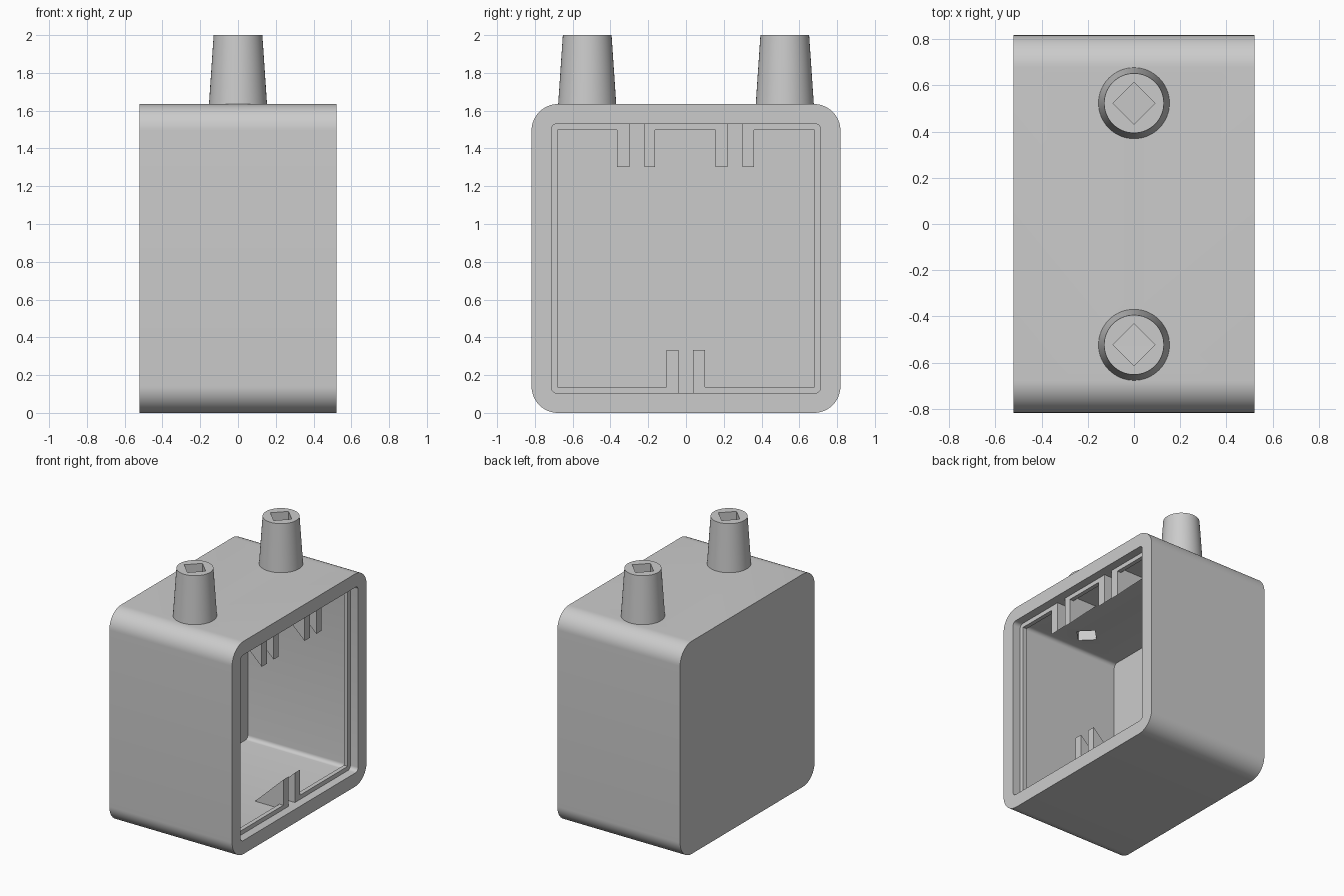
import bpy, bmesh, math

cube = bpy.data.objects.get("Cube")
if cube:
    bpy.data.objects.remove(cube, do_unlink=True)

grey = bpy.data.materials.new("plain grey")
grey.use_nodes = True
colour = (0.6, 0.6, 0.6, 1)
grey.diffuse_color = colour
grey.node_tree.nodes["Principled BSDF"].inputs["Base Color"].default_value = colour

HALF_X, TOP = 0.522, 1.635
LIP_X, BACK_X = 0.457, -0.415
MID_Z = TOP / 2
INNER = 0.713          # half size of the cavity
LIP = 0.68             # half size of the opening inside the lip


def make(name, bm):
    bmesh.ops.recalc_face_normals(bm, faces=bm.faces[:])
    mesh = bpy.data.meshes.new(name)
    bm.to_mesh(mesh)
    bm.free()
    mesh.materials.append(grey)
    obj = bpy.data.objects.new(name, mesh)
    bpy.context.collection.objects.link(obj)
    return obj


def prism(name, outline, axis, a, b):
    """Extrude a 2D outline along x, y or z from a to b."""
    def place(p, t):
        return {"x": (t, p[0], p[1]), "y": (p[0], t, p[1]), "z": (p[0], p[1], t)}[axis]
    bm = bmesh.new()
    lo = [bm.verts.new(place(p, a)) for p in outline]
    hi = [bm.verts.new(place(p, b)) for p in outline]
    bm.faces.new(lo)
    bm.faces.new(hi[::-1])
    n = len(outline)
    for i in range(n):
        j = (i + 1) % n
        bm.faces.new((lo[i], lo[j], hi[j], hi[i]))
    return make(name, bm)


def rectangle(y0, y1, z0, z1):
    return [(y0, z0), (y1, z0), (y1, z1), (y0, z1)]


def rounded(half, r, steps):
    """Rounded square in the y-z plane around the box centre."""
    pts = []
    for k, (sy, sz) in enumerate(((1, 1), (-1, 1), (-1, -1), (1, -1))):
        for i in range(steps + 1):
            t = math.pi / 2 * (k + i / steps)
            pts.append((sy * (half - r) + r * math.cos(t),
                        MID_Z + sz * (half - r) + r * math.sin(t)))
    return pts


def select_only(obj):
    bpy.ops.object.select_all(action="DESELECT")
    obj.select_set(True)
    bpy.context.view_layer.objects.active = obj


def cut(obj, cutter):
    mod = obj.modifiers.new("cut", "BOOLEAN")
    mod.operation, mod.solver, mod.object = "DIFFERENCE", "EXACT", cutter
    select_only(obj)
    bpy.ops.object.modifier_apply(modifier=mod.name)
    bpy.data.objects.remove(cutter, do_unlink=True)


# Box shell: rounded block hollowed out from its open side
shell = prism("box_shell", rounded(MID_Z, 0.14, 16), "x", -HALF_X, HALF_X)
cut(shell, prism("cavity_cutter", rounded(INNER, 0.03, 6), "x", BACK_X, 0.6))

# Thin lip that seats a lid just inside the opening
lip = prism("lid_lip", rounded(INNER + 0.003, 0.033, 6), "x", LIP_X - 0.033, LIP_X)
cut(lip, prism("lip_cutter", rectangle(-LIP, LIP, MID_Z - LIP, MID_Z + LIP), "x", 0.3, 0.6))

# Pairs of wedge ribs that interrupt the lip: y limits of each rib, side
PAIRS = [((-0.365, -0.30), (-0.22, -0.163), 1),
         ((0.155, 0.22), (0.298, 0.36), 1),
         ((-0.103, -0.04), (0.038, 0.10), -1)]
for n, (first, second, up) in enumerate(PAIRS):
    side = "upper" if up > 0 else "lower"
    z_wall = MID_Z + up * INNER
    z_buried = z_wall + up * 0.005
    z_low, z_high = sorted((z_wall - up * 0.1, z_wall + up * 0.05))
    cut(lip, prism("gap_cutter", rectangle(first[0], second[1], z_low, z_high), "x", 0.3, 0.6))
    x_end = LIP_X - 0.24
    wedge = [(LIP_X, MID_Z + up * 0.484), (LIP_X, z_buried), (x_end, z_buried), (x_end, z_wall)]
    for m, (a, b) in enumerate((first, second)):
        prism(f"{side}_rib_{n + 1}_{m + 1}", wedge, "y", a, b)


# Tapered pegs with a square hole running into the cavity
def hole_cutter(y):
    d = 0.091
    return prism("hole_cutter", [(d, y), (0, y + d), (-d, y), (0, y - d)], "z", 1.4, 2.2)


for name, y in (("front_peg", -0.523), ("back_peg", 0.523)):
    bm = bmesh.new()
    z0 = TOP - 0.005
    bmesh.ops.create_cone(bm, cap_ends=True, segments=64, radius1=0.154,
                          radius2=0.129, depth=2 - z0)
    bmesh.ops.translate(bm, verts=bm.verts[:], vec=(0, y, (2 + z0) / 2))
    peg = make(name, bm)
    cut(peg, hole_cutter(y))
    cut(shell, hole_cutter(y))
    select_only(peg)
    bpy.ops.object.shade_smooth_by_angle(angle=math.radians(30))

select_only(shell)
bpy.ops.object.shade_smooth_by_angle(angle=math.radians(30))
